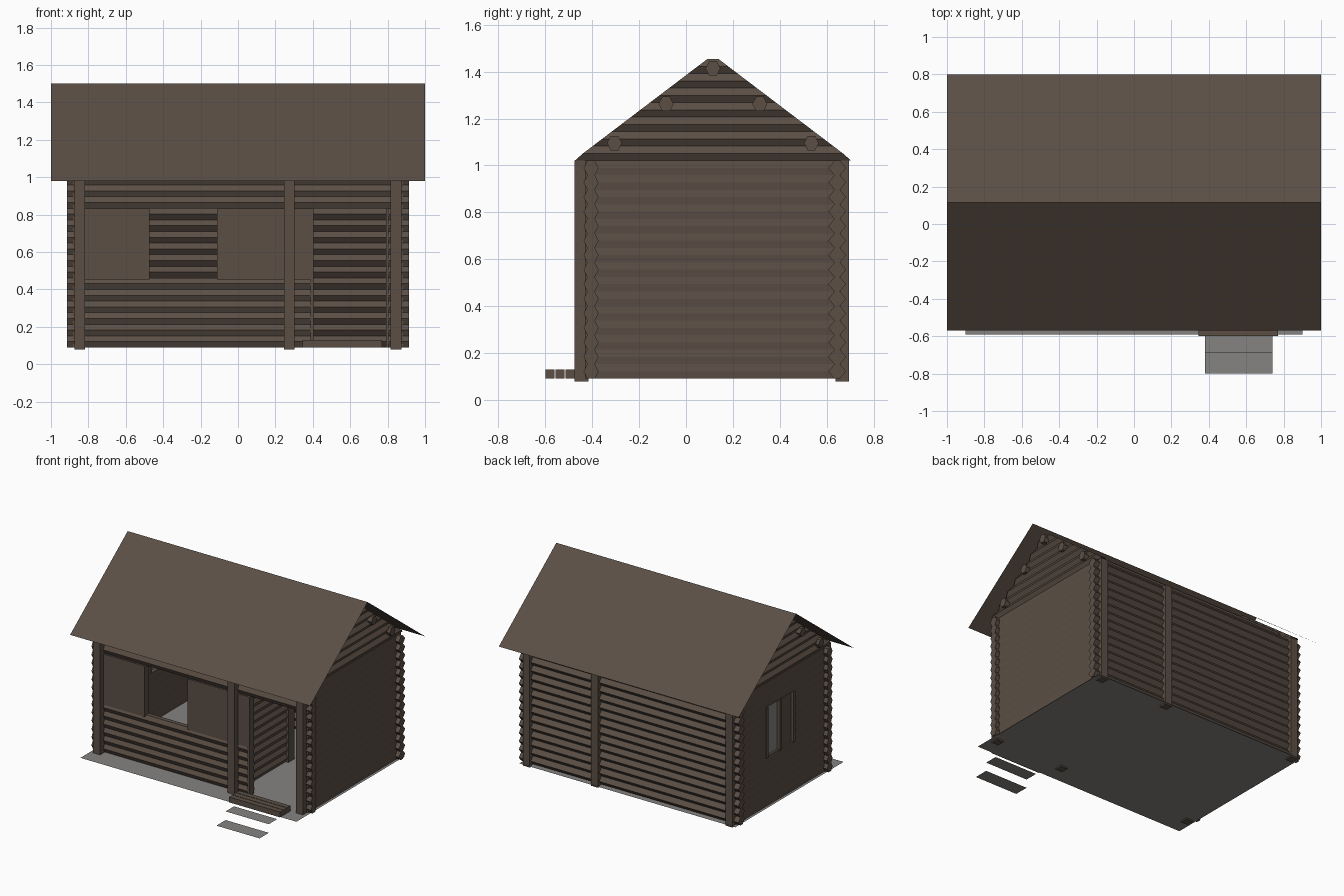
import bpy, bmesh

cube = bpy.data.objects.get("Cube")
if cube:
    bpy.data.objects.remove(cube, do_unlink=True)


def material(name, rgb):
    m = bpy.data.materials.new(name)
    m.use_nodes = True
    m.diffuse_color = (*rgb, 1)
    bsdf = m.node_tree.nodes["Principled BSDF"]
    bsdf.inputs["Base Color"].default_value = (*rgb, 1)
    bsdf.inputs["Roughness"].default_value = 0.9
    return m


WOOD = material("weathered_brown_wood", (0.105, 0.078, 0.06))
STONE = material("grey_stone", (0.232, 0.228, 0.218))

BASE, PITCH, COURSES = 0.09, 0.062, 15
SILL, HEAD = 6, 12                    # courses below and above the openings
RIDGE_Y, RIDGE_Z, SLOPE = 0.115, 1.5, 0.759
LOG_END = 0.915                       # long-side logs cross the corners


def finish(name, bm, mat, solid=True):
    if solid:
        bmesh.ops.recalc_face_normals(bm, faces=bm.faces)
    mesh = bpy.data.meshes.new(name)
    bm.to_mesh(mesh)
    bm.free()
    mesh.materials.append(mat)
    obj = bpy.data.objects.new(name, mesh)
    bpy.context.collection.objects.link(obj)
    return obj


def add_log(bm, axis, centre, z, lo, hi, belly, flat):
    """Six-sided log; lo and hi are functions of height, so ends can slope."""
    h = PITCH / 2
    profile = [(-belly, 0), (-flat, h), (flat, h), (belly, 0), (flat, -h), (-flat, -h)]
    ends = []
    for end in (lo, hi):
        ring = []
        for off, dz in profile:
            along, across = end(z + dz), centre + off
            co = (along, across, z + dz) if axis == "x" else (across, along, z + dz)
            ring.append(bm.verts.new(co))
        ends.append(ring)
    a, b = ends
    n = len(profile)
    bm.faces.new(a)
    bm.faces.new(b[::-1])
    for i in range(n):
        j = (i + 1) % n
        bm.faces.new((a[i], b[i], b[j], a[j]))


def wall(name, axis, centre, spans, belly, flat):
    """spans(course) gives the stretches of log in that course."""
    bm = bmesh.new()
    for i in range(COURSES):
        z = BASE + PITCH * (i + 0.5)
        for lo, hi in spans(i):
            add_log(bm, axis, centre, z, lambda _, v=lo: v, lambda _, v=hi: v, belly, flat)
    return finish(name, bm, WOOD)


def box(name, x, y, z, mat=WOOD):
    bm = bmesh.new()
    bmesh.ops.create_cube(bm, size=1)
    for v in bm.verts:
        for k, (lo, hi) in enumerate((x, y, z)):
            v.co[k] = lo if v.co[k] < 0 else hi
    return finish(name, bm, mat)


def sheet(name, corners, mat):
    bm = bmesh.new()
    bm.faces.new([bm.verts.new(c) for c in corners])
    return finish(name, bm, mat, solid=False)


def flat_sheet(name, x, y, z, mat):
    return sheet(name, [(x[0], y[0], z), (x[1], y[0], z), (x[1], y[1], z), (x[0], y[1], z)], mat)


# Log walls with openings for the doors and windows
def front_spans(i):
    if i < SILL:
        return [(-LOG_END, 0.4), (0.8, LOG_END)]
    if i < HEAD:
        return [(-LOG_END, -0.82), (0.8, LOG_END)]
    return [(-LOG_END, LOG_END)]


def window_side_spans(i):
    if SILL <= i < HEAD:
        return [(-0.43, -0.02), (0.30, 0.66)]
    return [(-0.43, 0.66)]


def partition_spans(i):
    if i < HEAD:
        return [(-0.4, 0.22), (0.55, 0.65)]
    return [(-0.4, 0.65)]


wall("front_wall", "x", -0.405, front_spans, 0.032, 0.016)
wall("back_wall", "x", 0.645, lambda i: [(-LOG_END, LOG_END)], 0.038, 0.012)
wall("left_wall", "y", 0.855, lambda i: [(-0.43, 0.66)], 0.03, 0.027)
wall("right_wall", "y", -0.855, window_side_spans, 0.03, 0.027)
wall("partition_wall", "y", 0.272, partition_spans, 0.03, 0.014)

# Smooth panels beside the front window
z_open = (BASE + SILL * PITCH - 0.01, BASE + HEAD * PITCH)
box("front_panel_right", (-0.83, -0.475), (-0.435, -0.395), z_open)
box("front_panel_middle", (-0.11, 0.4), (-0.435, -0.395), z_open)

# Jambs around the openings
for name, x in (("window_jamb_right", -0.487), ("window_jamb_left", -0.113)):
    box(name, (x, x + 0.015), (-0.44, -0.385), z_open)
for name, x in (("door_jamb_right", 0.388), ("door_jamb_left", 0.79)):
    box(name, (x, x + 0.015), (-0.44, -0.385), (BASE, z_open[1]))
for name, y in (("front", -0.03), ("middle", 0.135), ("back", 0.29)):
    box(f"side_window_jamb_{name}", (-0.89, -0.83), (y, y + 0.02), z_open)
box("partition_jamb", (0.235, 0.309), (0.16, 0.23), (BASE, z_open[1]))

# Side window: grey pane and board filling
box("side_window_pane", (-0.865, -0.858), (0.155, 0.29), z_open, STONE)
box("side_window_board", (-0.87, -0.85), (-0.01, 0.135), z_open)

# Upright posts on the long sides
for side, y in (("front", -0.475), ("back", 0.638)):
    for place, x in (("right", -0.875), ("middle", 0.245), ("left", 0.815)):
        box(f"{side}_post_{place}", (x, x + 0.058), (y, y + 0.058), (0.078, 1.02))


# Gable logs trimmed to the roof slope
def half_width(z):
    return max(0.02, min(0.59, (RIDGE_Z - 0.028 - z) / SLOPE))


for name, x in (("left_gable", 0.86), ("right_gable", -0.86)):
    bm = bmesh.new()
    for i in range(7):
        z = BASE + PITCH * (COURSES + i + 0.5)
        add_log(bm, "y", x, z, lambda h: RIDGE_Y - half_width(h),
                lambda h: RIDGE_Y + half_width(h), 0.036, 0.016)
    finish(name, bm, WOOD)

# Purlins carrying the roof
for i, off in enumerate((-0.42, -0.2, 0, 0.2, 0.42)):
    top = RIDGE_Z - abs(off) * SLOPE - 0.055
    bm = bmesh.new()
    add_log(bm, "x", RIDGE_Y + off, top - PITCH / 2, lambda _: -LOG_END, lambda _: LOG_END, 0.032, 0.016)
    finish(f"purlin_{i + 1}", bm, WOOD)

# Thin roof slopes
for name, eave_y in (("front_roof", -0.57), ("back_roof", 0.80)):
    s = 1 if eave_y < 0 else -1
    sheet(name, [(-s, eave_y, 0.98), (s, eave_y, 0.98), (s, RIDGE_Y, RIDGE_Z), (-s, RIDGE_Y, RIDGE_Z)], WOOD)

# Floor slab, entrance planks and steps
flat_sheet("floor", (-0.9, 0.9), (-0.59, 0.70), 0.088, STONE)
for i in range(3):
    y = -0.6 + 0.043 * i
    box(f"entrance_plank_{i + 1}", (0.345, 0.77), (y, y + 0.039), (0.09, 0.13))
flat_sheet("upper_step", (0.38, 0.74), (-0.69, -0.59), 0.065, STONE)
flat_sheet("lower_step", (0.38, 0.74), (-0.80, -0.69), 0.0, STONE)
